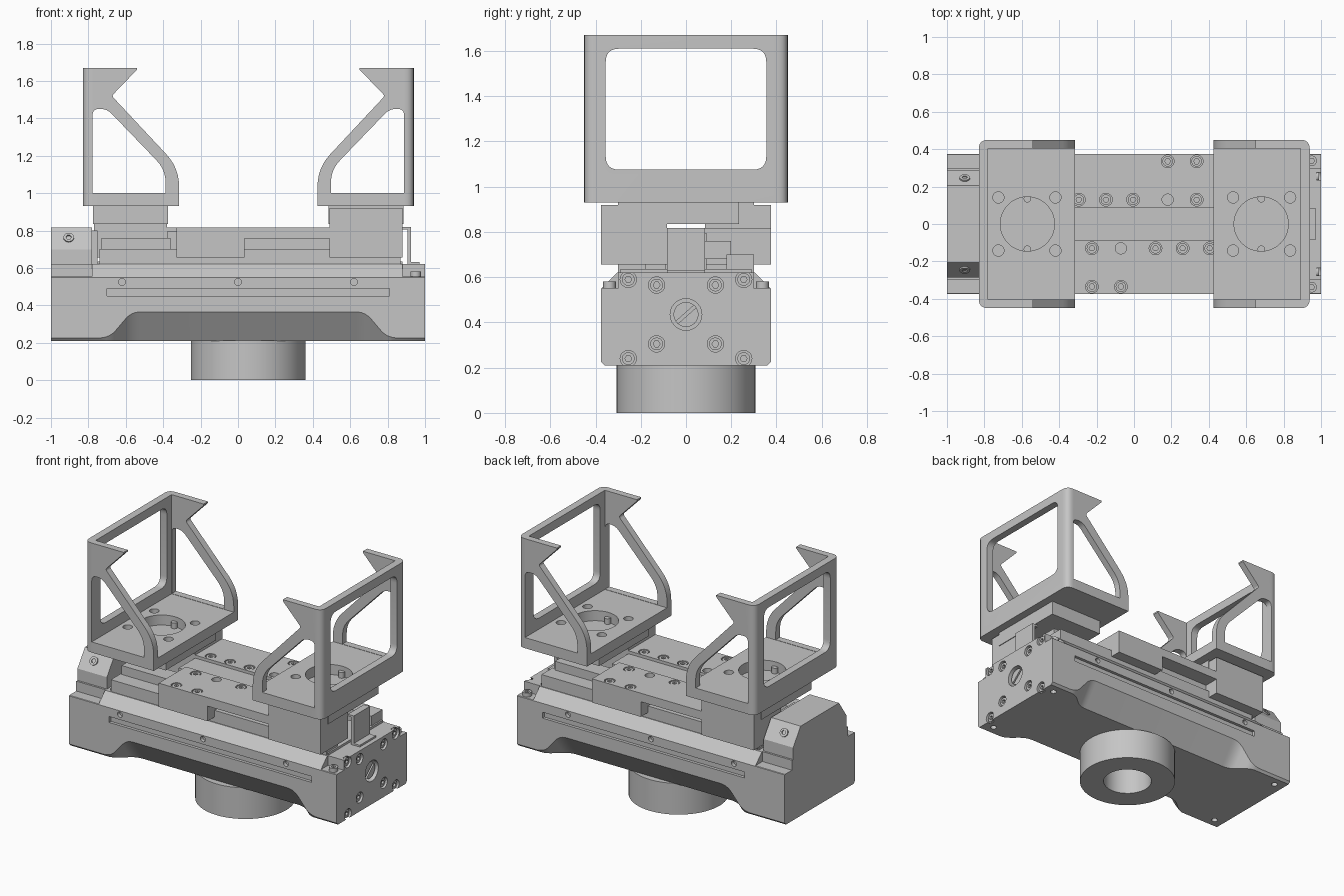
import bpy, bmesh, math
from mathutils import Vector, Matrix

if "Cube" in bpy.data.objects:
    bpy.data.objects.remove(bpy.data.objects["Cube"], do_unlink=True)

grey = bpy.data.materials.new("machined grey")
grey.use_nodes = True
grey.diffuse_color = (0.56, 0.56, 0.56, 1)
grey.node_tree.nodes["Principled BSDF"].inputs["Base Color"].default_value = (0.56, 0.56, 0.56, 1)

CENTRE = 0.055  # x of the half-turn symmetry axis
HALF_TURN = Matrix.Translation((2 * CENTRE, 0, 0)) @ Matrix.Rotation(math.pi, 4, "Z")


def finish(name, bm):
    bmesh.ops.recalc_face_normals(bm, faces=bm.faces)
    mesh = bpy.data.meshes.new(name)
    bm.to_mesh(mesh)
    bm.free()
    mesh.materials.append(grey)
    obj = bpy.data.objects.new(name, mesh)
    bpy.context.collection.objects.link(obj)
    return obj


def prism(name, pts, axis, a, b):
    """Extrude a 2D outline along an axis from a to b."""
    place = {"x": lambda p, t: (t, p[0], p[1]),
             "y": lambda p, t: (p[0], t, p[1]),
             "z": lambda p, t: (p[0], p[1], t)}[axis]
    bm = bmesh.new()
    low = [bm.verts.new(place(p, a)) for p in pts]
    high = [bm.verts.new(place(p, b)) for p in pts]
    bm.faces.new(low)
    bm.faces.new(high)
    for i in range(len(pts)):
        j = (i + 1) % len(pts)
        bm.faces.new((low[i], low[j], high[j], high[i]))
    return finish(name, bm)


def rect(x0, x1, y0, y1):
    return [(x0, y0), (x1, y0), (x1, y1), (x0, y1)]


def box(name, x0, x1, y0, y1, z0, z1):
    return prism(name, rect(x0, x1, y0, y1), "z", z0, z1)


def circle(u, v, r, n=32):
    return [(u + r * math.cos(math.tau * i / n), v + r * math.sin(math.tau * i / n)) for i in range(n)]


def rounded(corners, steps=6):
    """Round each (u, v, tangent length) corner with a short curve."""
    out = []
    for i, (u, v, d) in enumerate(corners):
        p = Vector((u, v))
        if not d:
            out.append((u, v))
            continue
        a = p + (Vector(corners[i - 1][:2]) - p).normalized() * d
        b = p + (Vector(corners[(i + 1) % len(corners)][:2]) - p).normalized() * d
        for k in range(steps + 1):
            t = k / steps
            out.append(tuple(a * (1 - t) ** 2 + p * 2 * t * (1 - t) + b * t * t))
    return out


def cut(obj, *cutters):
    for c in cutters:
        c.hide_render = True
        mod = obj.modifiers.new("cut", "BOOLEAN")
        mod.operation, mod.solver, mod.object = "DIFFERENCE", "EXACT", c
        bpy.context.view_layer.objects.active = obj
        bpy.ops.object.modifier_apply(modifier=mod.name)
        bpy.data.objects.remove(c, do_unlink=True)
    return obj


def hole(axis, u, v, r, a, b):
    return prism("hole_cutter", circle(u, v, r, 24), axis, a, b)


def twin(obj, name):
    copy = bpy.data.objects.new(name, obj.data.copy())
    copy.data.transform(HALF_TURN)
    bpy.context.collection.objects.link(copy)
    return copy


# Socket screw shared by all fasteners, top of the head at its origin
screw = cut(prism("socket_screw", circle(0, 0, 0.028, 20), "z", -0.035, 0),
            prism("hex_cutter", circle(0, 0, 0.015, 6), "z", -0.02, 0.02))


def add_screw(x, y, z, direction=(0, 0, 1)):
    obj = bpy.data.objects.new("socket_screw", screw.data)
    obj.location = (x, y, z)
    obj.rotation_euler = Vector(direction).to_track_quat("Z", "Y").to_euler()
    bpy.context.collection.objects.link(obj)


# Base housing: chamfered section along x
half = [(0.36, 0.21), (0.375, 0.225), (0.375, 0.55), (0.305, 0.62)]
base = prism("base_housing", half + [(-y, z) for y, z in reversed(half)], "x", -1, 1)
relief = rounded([(-0.85, 0.05, 0), (-0.77, 0.22, 0), (-0.68, 0.235, 0.04), (-0.57, 0.365, 0.05),
                  (0.68, 0.365, 0.05), (0.79, 0.235, 0.04), (0.88, 0.22, 0), (0.96, 0.05, 0)])
for s in (-1, 1):
    # Sloping relief under each long side
    scoop = prism("relief_cutter", relief, "y", s * 0.44, s * 0.2)
    for v in scoop.data.vertices:
        v.co.z += (abs(v.co.y) - 0.375) * 1.4
    cut(base, scoop, box("slot_cutter", -0.7, 0.81, *sorted((s * 0.355, s * 0.4)), 0.45, 0.49))
    # Level steps at both ends of the chamfer
    for x0, x1 in ((-1.1, -0.78), (0.88, 1.1)):
        cut(base, box("step_cutter", x0, x1, *sorted((s * 0.298, s * 0.4)), 0.553, 0.7))
    for x in (-0.62, 0, 0.62):
        cut(base, hole("y", x, 0.525, 0.018, s * 0.35, s * 0.4))
    for x in (-0.93, 0.93):
        cut(base, hole("z", x, s * 0.3, 0.02, 0.2, 0.24))
    for y, z in ((0.255, 0.59), (0.255, 0.24), (0.13, 0.565), (0.13, 0.305)):
        cut(base, hole("x", s * y, z, 0.036, 0.975, 1.05))
        add_screw(0.99, s * y, z, (1, 0, 0))
cut(base, hole("x", 0, 0.435, 0.07, 0.94, 1.05))
cut(prism("drive_knob", circle(0, 0.435, 0.055), "x", 0.93, 0.985),
    prism("slot_cutter", [(-0.05, 0.40), (-0.04, 0.39), (0.05, 0.47), (0.04, 0.48)], "x", 0.97, 1))

# Round mounting foot with a bore
cut(prism("foot_ring", circle(CENTRE, 0, 0.307, 64), "z", 0, 0.211),
    prism("bore_cutter", circle(CENTRE, 0, 0.154, 48), "z", -0.1, 0.2))

# End cover with sloping shoulders
prism("end_cover", [(-0.285, 0.55), (0.285, 0.55), (0.285, 0.70), (0.205, 0.815),
                    (-0.205, 0.815), (-0.285, 0.70)], "x", -1, -0.78)
for s in (-1, 1):
    add_screw(-0.905, s * 0.25, 0.765, (0, s * 0.115, 0.08))
box("cover_nose", -0.785, -0.75, -0.08, 0.08, 0.62, 0.80)

# Guide rails
for s in (-1, 1):
    box("guide_rail", -0.74, 0.87, *sorted((s * 0.18, s * 0.3)), 0.61, 0.70)
box("rail_bed", -0.75, 0.88, -0.29, 0.29, 0.61, 0.635)
box("centre_strip", -0.38, 0.49, -0.09, 0.09, 0.63, 0.795)

# Sensor bracket at the drive end
box("bracket_plate", 0.905, 0.925, -0.085, 0.085, 0.62, 0.815)
box("bracket_foot", 0.905, 0.97, -0.085, 0.085, 0.61, 0.632)
box("bracket_lip", 0.88, 0.925, -0.085, 0.085, 0.805, 0.818)

# Two interlocking carriages, each with a pocket open to below
carriage = prism("carriage", [(-0.33, 0.655), (0.88, 0.655), (0.88, 0.92), (0.49, 0.92),
                              (0.49, 0.815), (-0.33, 0.815)], "y", -0.375, -0.085)
cut(carriage, box("pocket_cutter", 0.035, 0.49, -0.45, -0.27, 0.6, 0.757))
spots = [(-0.225, -0.13), (0.115, -0.13), (0.26, -0.13), (0.405, -0.13),
         (-0.225, -0.335), (-0.07, -0.335)]
for x, y in spots:
    cut(carriage, hole("z", x, y, 0.034, 0.80, 0.9))
    add_screw(x, y, 0.812)
    add_screw(2 * CENTRE - x, -y, 0.812)
cut(carriage, hole("z", -0.07, -0.13, 0.03, 0.78, 0.9))
twin(carriage, "opposite_carriage")

# Pedestal bridging from the carriage to the frame holder
pedestal = box("pedestal", 0.485, 0.885, -0.3, 0.235, 0.835, 0.932)
twin(pedestal, "opposite_pedestal")
block = box("slider_block", 0.47, 0.84, 0.085, 0.2, 0.68, 0.76)
twin(block, "opposite_slider_block")

# Open frame holder: solid side profile hollowed out
profile = rounded([(-0.83, 0.93, 0), (-0.315, 0.93, 0), (-0.315, 1.135, 0.1), (-0.675, 1.52, 0.015),
                   (-0.54, 1.66, 0), (-0.54, 1.67, 0), (-0.83, 1.67, 0)])
frame = prism("frame_holder", profile, "y", -0.45, 0.45)
# Rounded vertical corners: trim with a rounded plan outline
plan = rounded([(-0.83, -0.45, 0.05), (-0.2, -0.45, 0), (-0.2, 0.45, 0), (-0.83, 0.45, 0.05)])
corner_trim = cut(box("corner_trim", -0.95, -0.75, -0.6, 0.6, 0.8, 1.8),
                  prism("plan_cutter", plan, "z", 0.7, 1.9))
gap = rounded([(-0.778, 1.002, 0), (-0.387, 1.002, 0), (-0.387, 1.125, 0.07),
               (-0.70, 1.45, 0.035), (-0.778, 1.45, 0.035)])
window = rounded([(-0.355, 1.075, 0.06), (0.355, 1.075, 0.06), (0.355, 1.61, 0.06), (-0.355, 1.61, 0.06)])
cut(frame, corner_trim,
    box("inside_cutter", -0.78, 0, -0.405, 0.405, 1.0, 1.8),
    prism("gap_cutter", gap, "y", -0.6, 0.6),
    prism("window_cutter", window, "x", -0.9, -0.7),
    prism("seat_cutter", circle(-0.57, 0, 0.145, 48), "z", 0.9, 1.1))
for x in (-0.725, -0.42):
    for y in (-0.142, 0.142):
        cut(frame, hole("z", x, y, 0.03, 0.9, 1.1))
twin(frame, "opposite_frame_holder")

# Locating pins in the round seats
for s in (-1, 1):
    pin = prism("locating_pin", circle(-0.57, s * 0.135, 0.02, 16), "z", 0.92, 0.97)
    twin(pin, "opposite_locating_pin")

# Hold-down screws on the end steps; the template screw serves as one of them
screw.location = (0.95, 0.338, 0.58)
add_screw(0.95, -0.338, 0.58)

# Smooth curved surfaces, keep machined edges crisp
for obj in bpy.context.scene.objects:
    obj.select_set(obj.type == "MESH")
bpy.context.view_layer.objects.active = base
bpy.ops.object.shade_smooth_by_angle(angle=math.radians(30))
